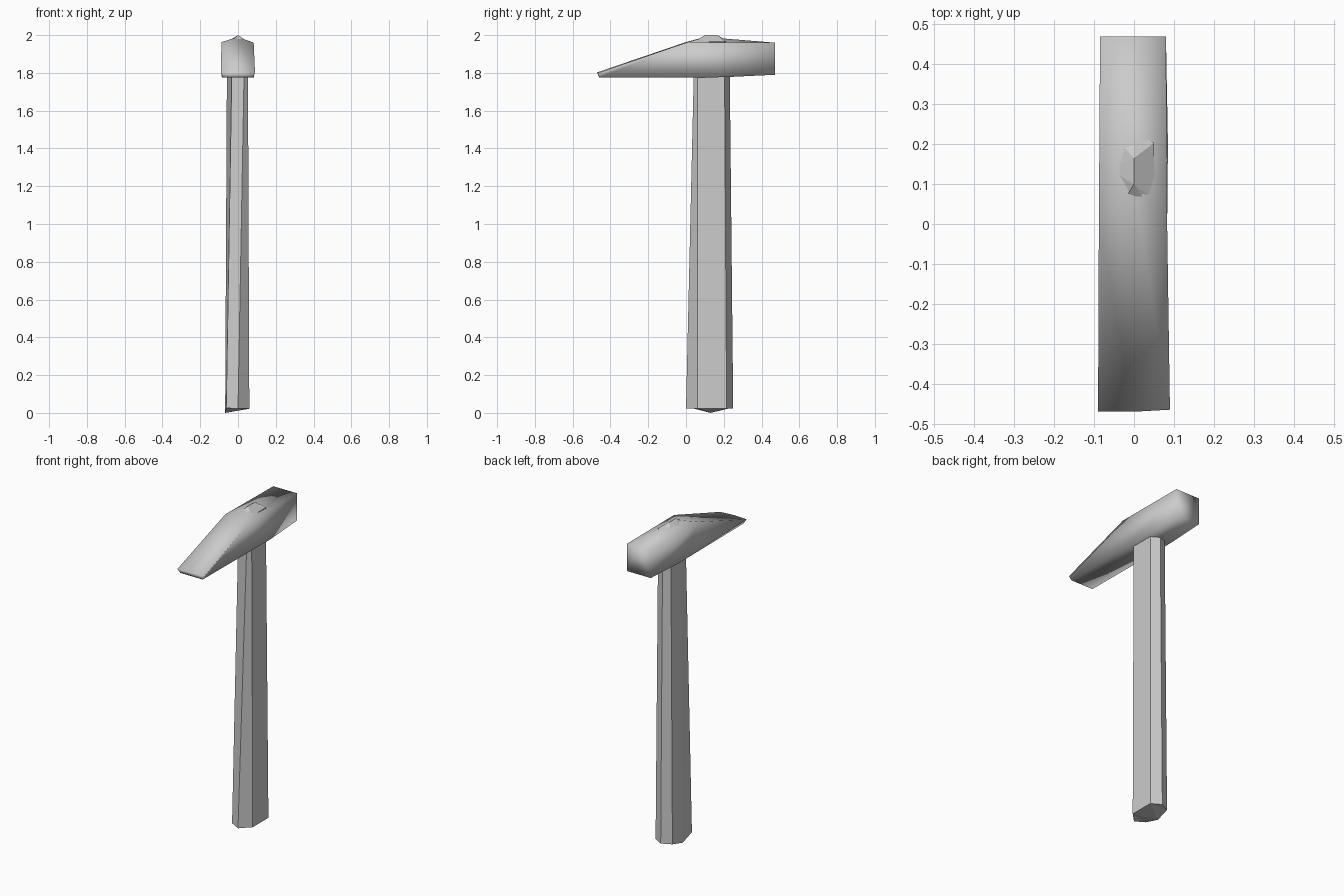
import bpy, bmesh

if "Cube" in bpy.data.objects:
    bpy.data.objects.remove(bpy.data.objects["Cube"])


def loft(name, rings, cap_start=True, cap_end=True):
    """Skin a series of matching closed rings, with flat end caps."""
    bm = bmesh.new()
    loops = [[bm.verts.new(p) for p in ring] for ring in rings]
    n = len(loops[0])
    for a, b in zip(loops, loops[1:]):
        for i in range(n):
            j = (i + 1) % n
            bm.faces.new((a[i], a[j], b[j], b[i]))
    for flag, loop in ((cap_start, loops[0]), (cap_end, loops[-1])):
        if flag:
            bm.faces.new(loop)
    return bm, loops


def finish(bm, name, smooth):
    bmesh.ops.triangulate(bm, faces=[f for f in bm.faces if len(f.verts) > 4])
    bmesh.ops.recalc_face_normals(bm, faces=bm.faces[:])
    for f in bm.faces:
        f.smooth = smooth
    mesh = bpy.data.meshes.new(name)
    bm.to_mesh(mesh)
    bm.free()
    obj = bpy.data.objects.new(name, mesh)
    bpy.context.collection.objects.link(obj)
    return obj


# Hammer head: thin wedge tip, peaked middle, square striking face
tip = [(-0.078, -0.46, 1.775), (0.078, -0.46, 1.775), (0.09, -0.465, 1.80),
       (0.0, -0.47, 1.803), (-0.09, -0.47, 1.80)]
middle = [(-0.085, 0.20, 1.777), (0.085, 0.20, 1.777), (0.083, 0.0, 1.96),
          (0.0, 0.10, 1.99), (-0.088, 0.0, 1.963)]
face = [(-0.085, 0.47, 1.79), (0.08, 0.47, 1.79), (0.08, 0.47, 1.96),
        (0.0, 0.47, 1.96), (-0.085, 0.47, 1.96)]
bm, _ = loft("hammer_head", [tip, middle, face])
finish(bm, "hammer_head", True)

# Handle: tapered, hand-cut shaft with a slanted foot
foot = [(0.0, 0.0, 0.022), (0.06, 0.06, 0.022), (0.06, 0.215, 0.022),
        (0.0, 0.25, 0.022), (-0.06, 0.22, 0.022), (-0.068, 0.13, 0.0),
        (-0.062, 0.03, 0.026)]
neck = [(0.035, 0.045, 1.965), (0.052, 0.06, 1.965), (0.05, 0.203, 1.965),
        (0.0, 0.23, 1.965), (-0.045, 0.215, 1.965), (-0.058, 0.135, 1.965),
        (-0.03, 0.05, 1.965)]
bm, loops = loft("handle", [foot, neck], cap_end=False)

# Ridge on the handle end that pokes through the head
ridge_front = bm.verts.new((0.0, 0.10, 2.0))
ridge_back = bm.verts.new((0.0, 0.165, 2.0))
t = loops[-1]
for a, b, c in ((0, 1, ridge_front), (2, 3, ridge_back), (3, 4, ridge_back),
                (4, 5, ridge_back), (5, 6, ridge_front), (6, 0, ridge_front)):
    bm.faces.new((t[a], t[b], c))
bm.faces.new((t[1], t[2], ridge_back, ridge_front))
bm.faces.new((t[5], ridge_front, ridge_back))
finish(bm, "handle", False)
